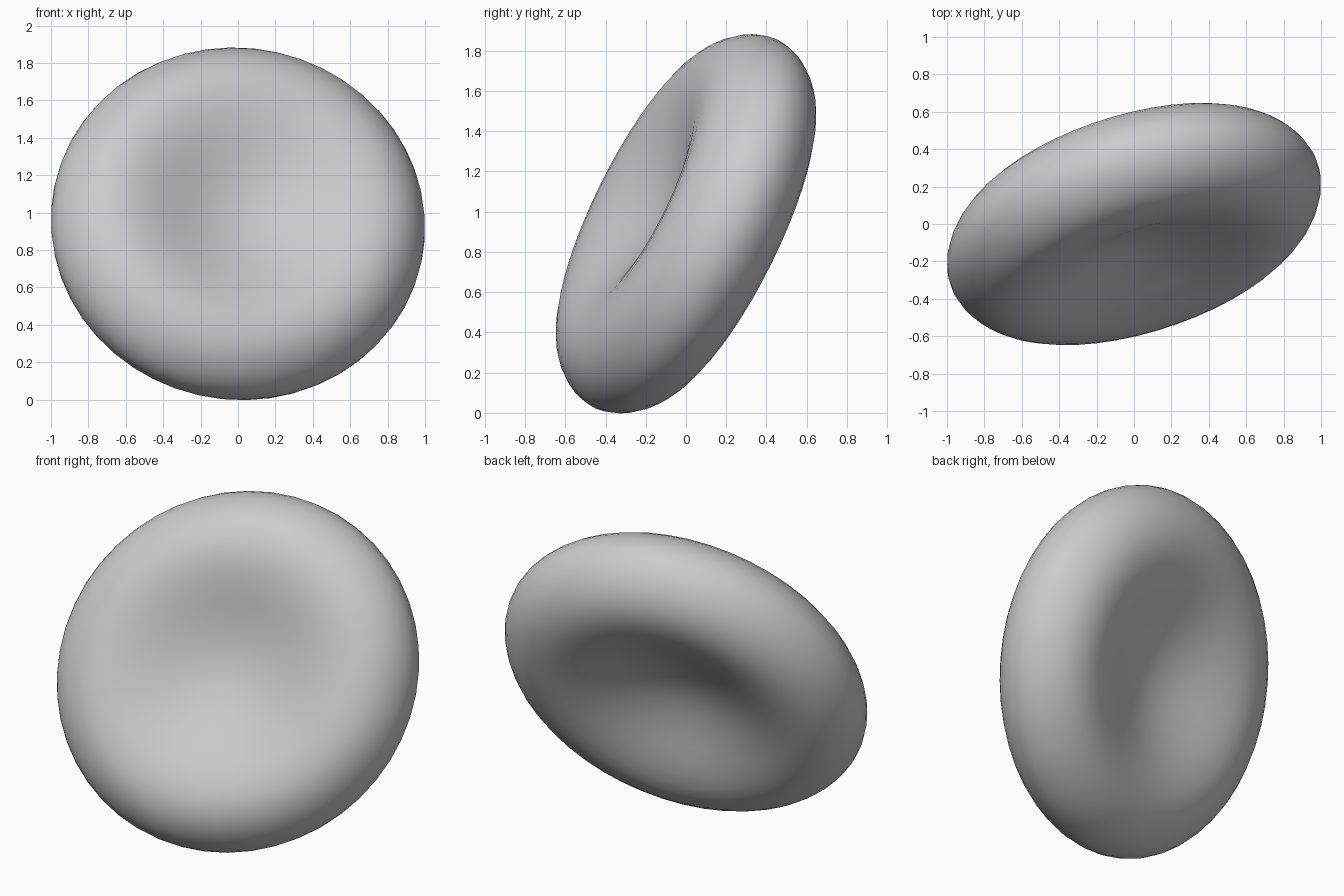
import bpy
import bmesh
from math import sin, cos, pi
from mathutils import Vector, Matrix

cube = bpy.data.objects.get("Cube")
if cube:
    bpy.data.objects.remove(cube, do_unlink=True)

STEPS, SEGMENTS = 32, 48
LONG_RADIUS, SHORT_RADIUS, THICKNESS = 1.06, 0.987, 0.893
CENTRE = Vector((0, 0, 0.94))

# The disc is very slightly oval: long, short and facing directions
facing = Vector((0.25, -0.875, 0.415)).normalized()
long_axis = Vector((0.70, 0.456, 0.54))
long_axis = (long_axis - facing * long_axis.dot(facing)).normalized()
short_axis = facing.cross(long_axis)

# One neutral grey for the whole disc
grey = bpy.data.materials.new("soft grey")
grey.use_nodes = True
colour = (0.6, 0.6, 0.6, 1)
grey.diffuse_color = colour
grey.node_tree.nodes["Principled BSDF"].inputs["Base Color"].default_value = colour


def profile_point(t):
    """Half outline of a unit disc with a shallow dimple on both faces."""
    rho = sin(t)
    height = 2 * cos(t) * (0.073 + 0.44 * rho**2 - 0.25 * rho**4)
    return Vector((rho, 0, height))


# Spin the outline around the disc axis
bm = bmesh.new()
verts = [bm.verts.new(profile_point(pi * i / STEPS)) for i in range(STEPS + 1)]
edges = [bm.edges.new(pair) for pair in zip(verts, verts[1:])]
bmesh.ops.spin(bm, geom=verts + edges, cent=(0, 0, 0), axis=(0, 0, 1),
               angle=2 * pi, steps=SEGMENTS, use_duplicate=False)
bmesh.ops.remove_doubles(bm, verts=bm.verts, dist=0.0005)
bmesh.ops.dissolve_degenerate(bm, edges=bm.edges, dist=0.0005)

# Give the disc its radii and tilt, standing on the ground
frame = Matrix((long_axis * LONG_RADIUS, short_axis * SHORT_RADIUS,
                facing * THICKNESS)).transposed()
bm.transform(Matrix.Translation(CENTRE) @ frame.to_4x4())
bmesh.ops.recalc_face_normals(bm, faces=bm.faces)

mesh = bpy.data.meshes.new("dimpled_disc")
bm.to_mesh(mesh)
bm.free()
mesh.materials.append(grey)
for poly in mesh.polygons:
    poly.use_smooth = True
disc = bpy.data.objects.new("dimpled_disc", mesh)
bpy.context.collection.objects.link(disc)
